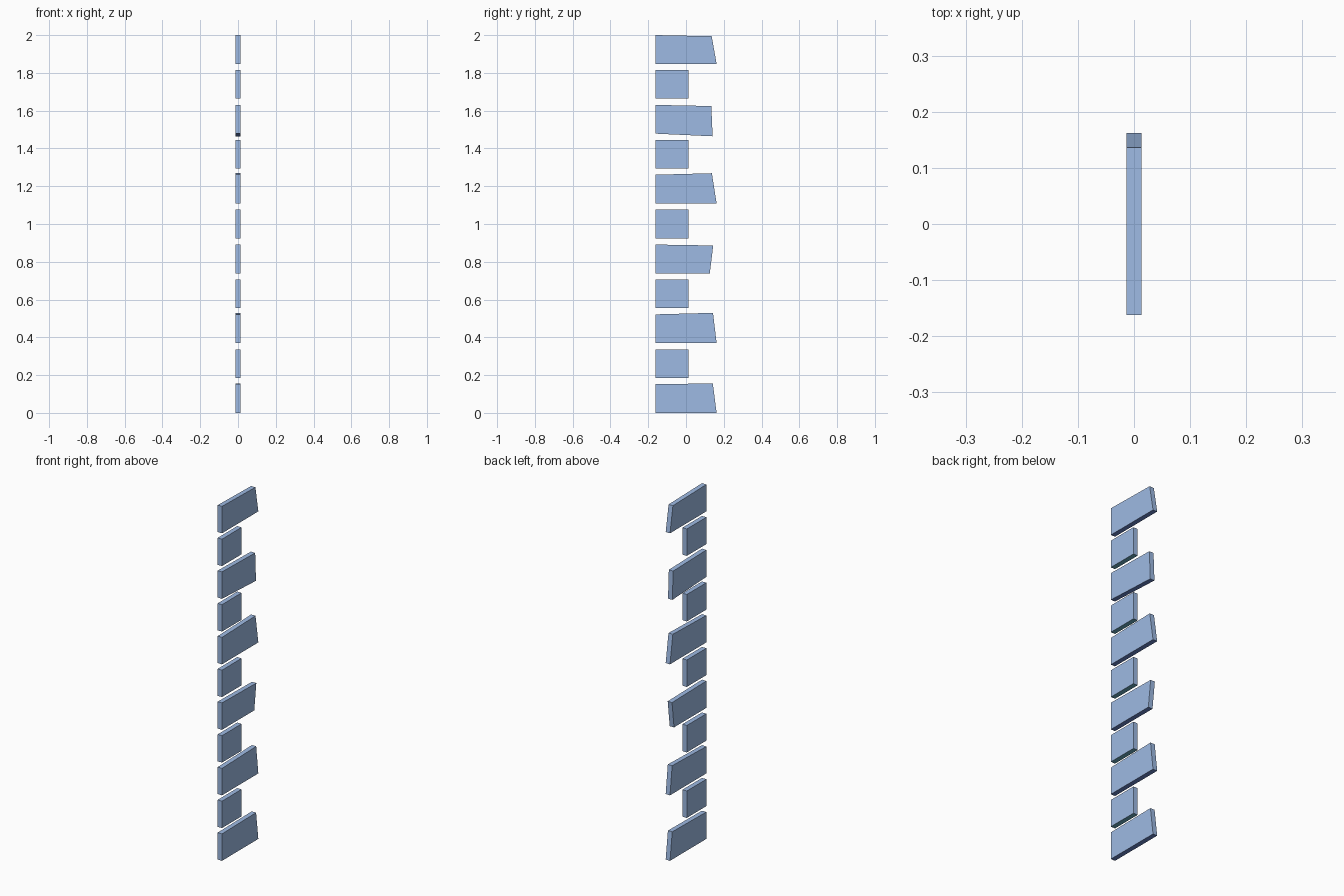
import bpy, bmesh

if "Cube" in bpy.data.objects:
    bpy.data.objects.remove(bpy.data.objects["Cube"])

HALF_X = 0.0135    # half thickness of every slab
BACK = -0.162      # flush edge shared by all slabs
PITCH, H = 0.1848, 0.152


def material(name, rgb):
    m = bpy.data.materials.new(name)
    m.diffuse_color = (*rgb, 1)
    m.use_nodes = True
    m.node_tree.nodes["Principled BSDF"].inputs["Base Color"].default_value = m.diffuse_color
    return m


light_blue = material("light_blue", (0.34, 0.49, 0.77))
deep_blue = material("deep_blue", (0.14, 0.24, 0.60))
teal = material("teal", (0.14, 0.41, 0.53))


def slab(name, profile, under):
    """Extrude a (y, z) outline across the thickness; colour the underside."""
    bm = bmesh.new()
    face = bm.faces.new([bm.verts.new((-HALF_X, y, z)) for y, z in profile])
    ext = bmesh.ops.extrude_face_region(bm, geom=[face])["geom"]
    bmesh.ops.translate(bm, vec=(2 * HALF_X, 0, 0),
                        verts=[v for v in ext if isinstance(v, bmesh.types.BMVert)])
    bmesh.ops.recalc_face_normals(bm, faces=bm.faces)
    for f in bm.faces:
        f.normal_update()
        f.material_index = int(f.normal.z < -0.7)
    mesh = bpy.data.meshes.new(name)
    bm.to_mesh(mesh)
    bm.free()
    mesh.materials.append(light_blue)
    mesh.materials.append(under)
    bpy.context.collection.objects.link(bpy.data.objects.new(name, mesh))


# Long slabs: outer bottom y, outer top y, bottom tilt, top tilt
long_ends = [
    (0.162, 0.142, 0, 0.004),
    (0.162, 0.143, 0, 0.008),
    (0.126, 0.144, 0, -0.005),
    (0.162, 0.137, 0, 0.008),
    (0.141, 0.134, -0.014, -0.006),
    (0.162, 0.136, 0, -0.006),
]

# Alternating long and short slabs up the column
for i in range(11):
    z = i * PITCH
    if i % 2:
        yb = yt = 0.012
        db = dt = 0
        name, under = f"short_slab_{i // 2 + 1}", teal
    else:
        yb, yt, db, dt = long_ends[i // 2]
        name, under = f"long_slab_{i // 2 + 1}", deep_blue
    slab(name, [(BACK, z), (yb, z + db), (yt, z + H + dt), (BACK, z + H)], under)
